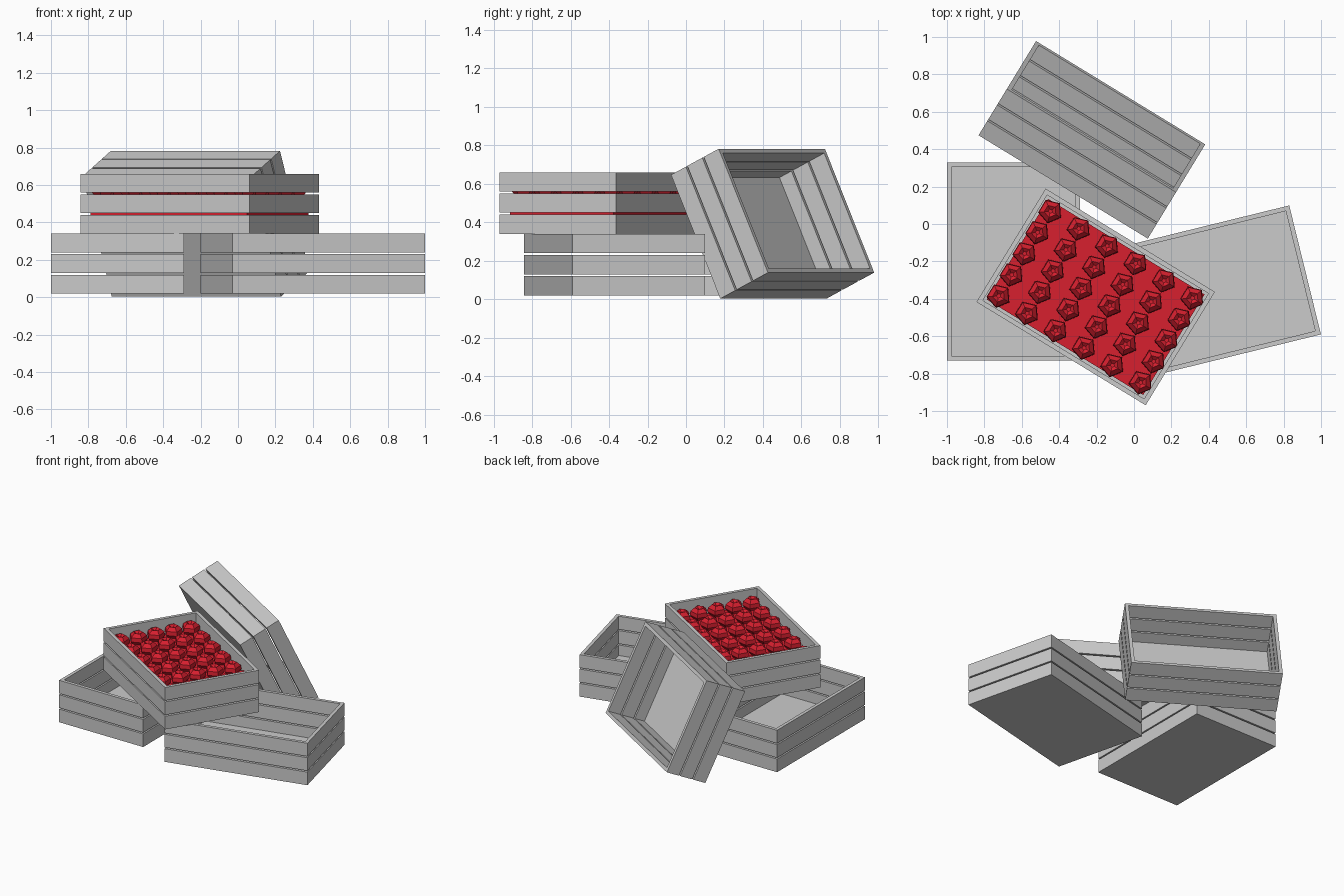
import bpy, bmesh
from math import radians, cos, sin, tau
from mathutils import Matrix, Vector

cube = bpy.data.objects.get("Cube")
if cube:
    bpy.data.objects.remove(cube, do_unlink=True)

LENGTH, WIDTH, HEIGHT = 1.06, 0.71, 0.32
WALL, SLAT, GAP = 0.025, 0.1, 0.01


def material(name, rgb):
    m = bpy.data.materials.new(name)
    m.use_nodes = True
    m.diffuse_color = (*rgb, 1)
    m.node_tree.nodes["Principled BSDF"].inputs["Base Color"].default_value = (*rgb, 1)
    return m


grey = material("grey wood", (0.6, 0.6, 0.6))
red = material("apple red", (0.68, 0.014, 0.028))


def finish(bm, name, mat, matrix):
    bmesh.ops.recalc_face_normals(bm, faces=bm.faces)
    mesh = bpy.data.meshes.new(name)
    bm.to_mesh(mesh)
    bm.free()
    mesh.materials.append(mat)
    obj = bpy.data.objects.new(name, mesh)
    obj.matrix_world = matrix
    bpy.context.collection.objects.link(obj)
    return obj


def add_box(bm, size, centre):
    bmesh.ops.create_cube(bm, size=1, matrix=Matrix.Translation(centre) @ Matrix.Diagonal((*size, 1)))


def bridge(bm, loops, closed=False):
    # Quads between successive loops of equal length
    pairs = list(zip(loops, loops[1:] + loops[:1] if closed else loops[1:]))
    for a, b in pairs:
        n = len(a)
        for i in range(n):
            bm.faces.new((a[i], a[(i + 1) % n], b[(i + 1) % n], b[i]))


def rectangle(bm, x, y, z):
    return [bm.verts.new((sx * x, sy * y, z)) for sx, sy in ((-1, -1), (1, -1), (1, 1), (-1, 1))]


def crate(name, location, turn, tilt=0):
    bm = bmesh.new()
    hx, hy = LENGTH / 2, WIDTH / 2
    # Three slat rings separated by open gaps
    for k in range(3):
        z = -HEIGHT / 2 + k * (SLAT + GAP)
        bridge(bm, [rectangle(bm, hx, hy, z), rectangle(bm, hx, hy, z + SLAT),
                    rectangle(bm, hx - WALL, hy - WALL, z + SLAT),
                    rectangle(bm, hx - WALL, hy - WALL, z)], closed=True)
    # Floor board
    add_box(bm, (LENGTH - 2 * WALL, WIDTH - 2 * WALL, 0.02), (0, 0, -HEIGHT / 2 + 0.01))
    matrix = (Matrix.Translation(location) @ Matrix.Rotation(radians(turn), 4, "Z")
              @ Matrix.Rotation(radians(tilt), 4, "X"))
    finish(bm, name, grey, matrix)
    return matrix


crate("right_crate", (-0.645, -0.2, 0.18), 90)
crate("left_crate", (0.4, -0.372, 0.18), 13.8)
crate("leaning_crate", (-0.225, 0.45, 0.393), -31.4, -65)
full = crate("full_crate", (-0.205, -0.39, 0.5), -31.4)

# Packed fruit below the top layer
bm = bmesh.new()
add_box(bm, (0.98, 0.63, 0.18), (0, 0, -0.045))
finish(bm, "fruit_fill", red, full)

# Top layer of five-sided apples with a dimple
profile = [(0.03, 0), (0.066, 0.045), (0.062, 0.075), (0.034, 0.1), (0.012, 0.085)]
bm = bmesh.new()
for col in range(6):
    for row in range(5):
        base = Vector((-0.445 + 0.178 * col, -0.265 + 0.1325 * row, 0.025))
        loops = [[bm.verts.new(base + Vector((r * cos(i * tau / 5), r * sin(i * tau / 5), z)))
                  for i in range(5)] for r, z in profile]
        bridge(bm, loops)
        bm.faces.new(loops[0])
        bm.faces.new(loops[-1])
finish(bm, "apples", red, full)
